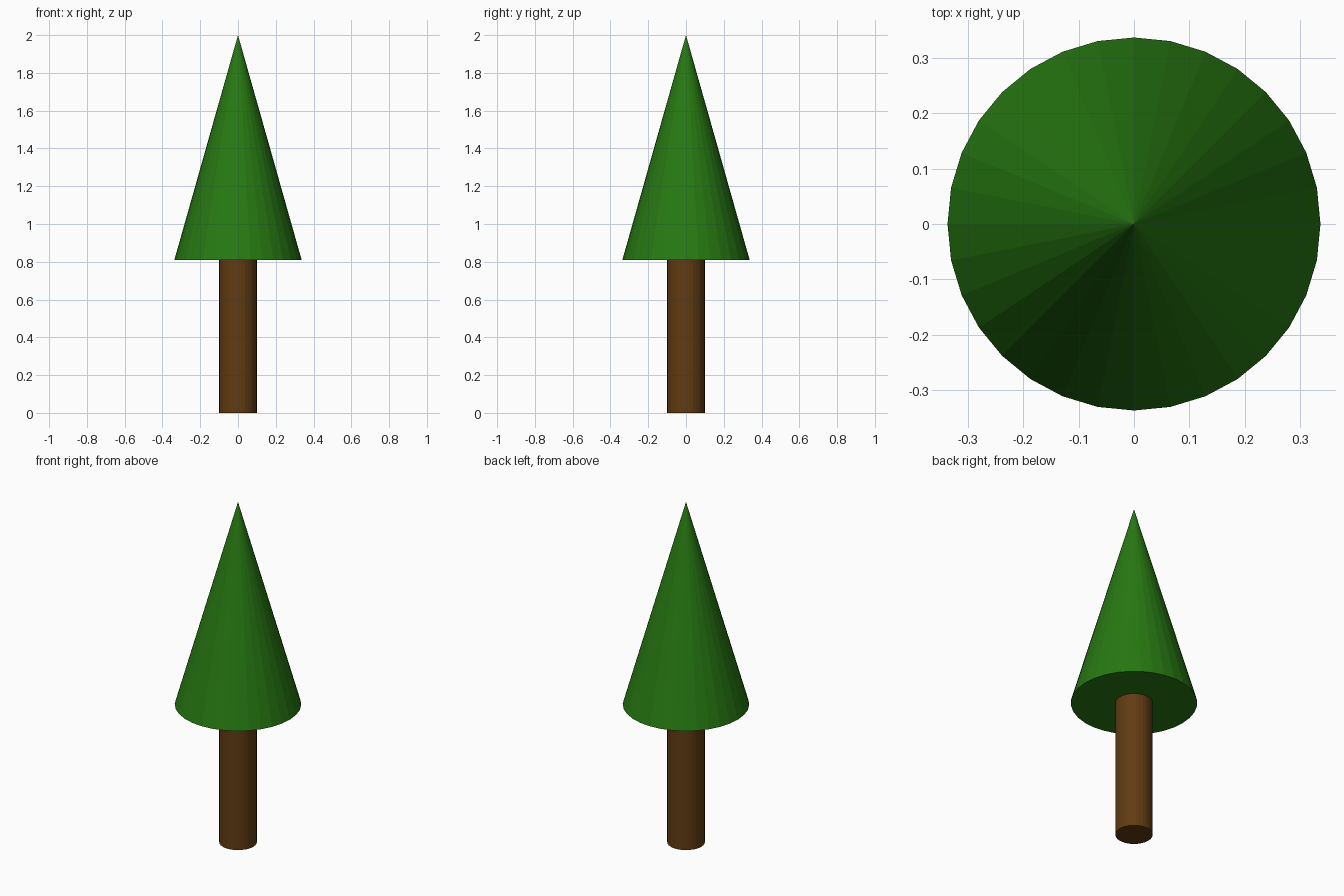
import bpy

cube = bpy.data.objects.get("Cube")
if cube:
    bpy.data.objects.remove(cube, do_unlink=True)

SIDES = 32
TRUNK_RADIUS, CROWN_RADIUS = 0.1, 0.337
CROWN_BASE, TREE_TOP = 0.81, 2.0


def make_material(name, rgb):
    mat = bpy.data.materials.new(name)
    mat.use_nodes = True
    colour = (*rgb, 1.0)
    mat.diffuse_color = colour
    mat.node_tree.nodes["Principled BSDF"].inputs["Base Color"].default_value = colour
    return mat


def tapered_part(name, bottom, top, radius_bottom, radius_top, mat):
    """Flat-shaded round part standing between two heights."""
    bpy.ops.mesh.primitive_cone_add(
        vertices=SIDES, radius1=radius_bottom, radius2=radius_top,
        depth=top - bottom, location=(0, 0, (bottom + top) / 2))
    part = bpy.context.object
    part.name = name
    part.data.name = name
    part.data.materials.append(mat)
    return part


bark = make_material("bark_brown", (0.12, 0.045, 0.006))
needles = make_material("needle_green", (0.02, 0.19, 0.006))

# Straight trunk, meeting the underside of the crown
tapered_part("trunk", 0, CROWN_BASE, TRUNK_RADIUS, TRUNK_RADIUS, bark)

# Pointed crown with a closed flat underside
tapered_part("crown", CROWN_BASE, TREE_TOP, CROWN_RADIUS, 0, needles)
